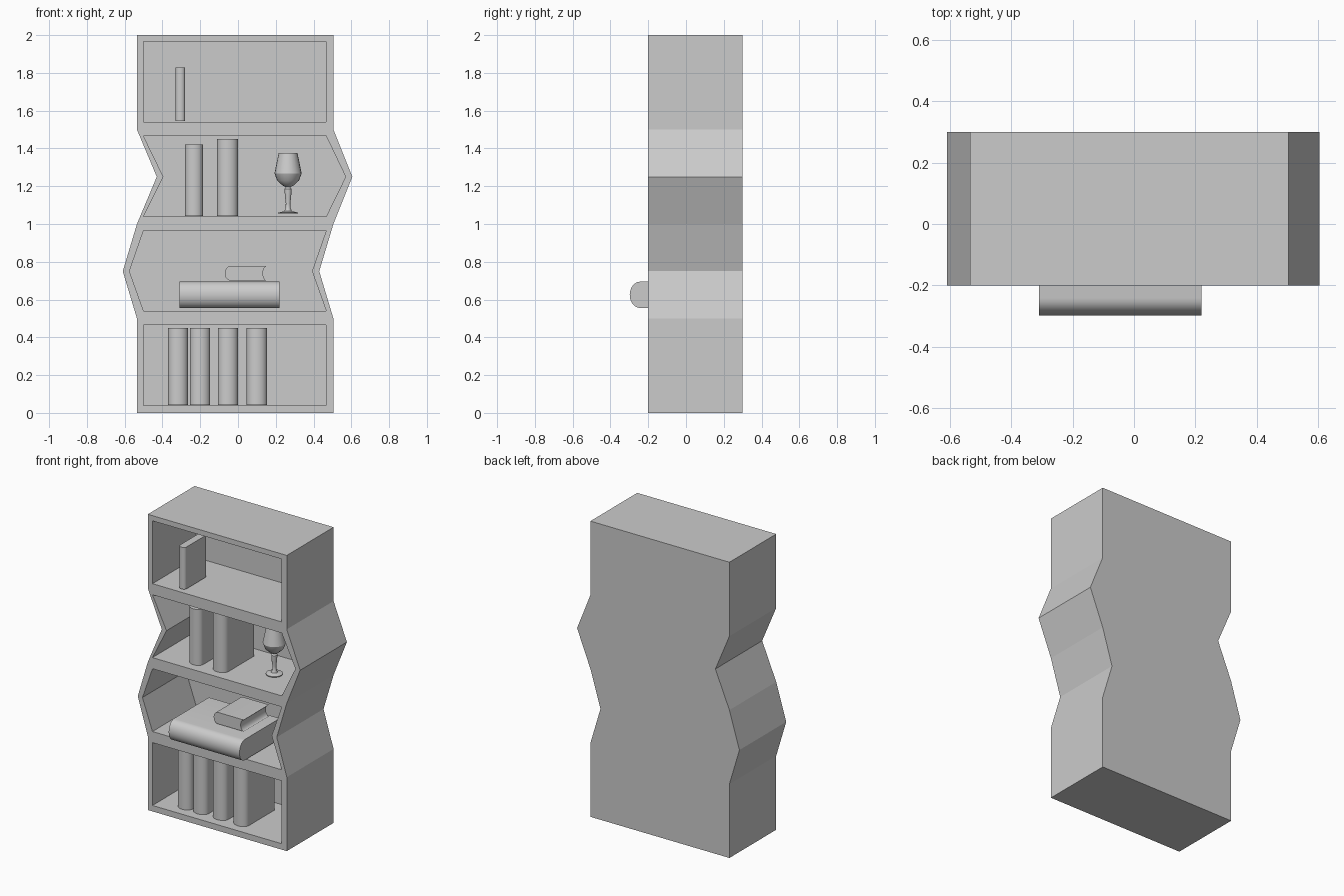
import bpy
import bmesh
from math import sin, cos, pi, radians
from mathutils import Vector

if "Cube" in bpy.data.objects:
    bpy.data.objects.remove(bpy.data.objects["Cube"], do_unlink=True)

GREY = (0.6, 0.6, 0.6, 1.0)
grey = bpy.data.materials.new("plain grey")
grey.use_nodes = True
grey.diffuse_color = GREY
grey.node_tree.nodes["Principled BSDF"].inputs["Base Color"].default_value = GREY

X, Y, Z = Vector((1, 0, 0)), Vector((0, 1, 0)), Vector((0, 0, 1))


def make_object(name, bm):
    bmesh.ops.recalc_face_normals(bm, faces=bm.faces)
    mesh = bpy.data.meshes.new(name)
    bm.to_mesh(mesh)
    bm.free()
    mesh.materials.append(grey)
    obj = bpy.data.objects.new(name, mesh)
    bpy.context.collection.objects.link(obj)
    return obj


def smooth(obj, angle=35):
    bpy.ops.object.select_all(action="DESELECT")
    obj.select_set(True)
    bpy.context.view_layer.objects.active = obj
    bpy.ops.object.shade_smooth_by_angle(angle=radians(angle))


def prism(name, profile, u, v, along, origin=Vector()):
    """Extrude a flat outline, given on axes u and v, by the vector along."""
    bm = bmesh.new()
    face = bm.faces.new([bm.verts.new(origin + u * a + v * b) for a, b in profile])
    result = bmesh.ops.extrude_face_region(bm, geom=[face])
    verts = [g for g in result["geom"] if isinstance(g, bmesh.types.BMVert)]
    bmesh.ops.translate(bm, verts=verts, vec=along)
    if not face.is_valid or len(bm.faces) < len(profile) + 2:
        bm.faces.new([bm.verts[i] for i in range(len(profile))])
    return make_object(name, bm)


# Zigzag cabinet body
FRONT, BACK, WALL = -0.2, 0.3, 0.035
right_edge = [(0.505, 0), (0.505, 0.5), (0.43, 0.75), (0.505, 1),
              (0.605, 1.25), (0.505, 1.5), (0.505, 2)]
left_edge = [(-0.535, 2), (-0.535, 1.5), (-0.43, 1.25), (-0.535, 1),
             (-0.61, 0.75), (-0.535, 0.5), (-0.535, 0)]
cabinet = prism("cabinet", right_edge + left_edge, X, Z, Y * (BACK - FRONT), Y * FRONT)

# Four compartments cut out of the front; the middle two have bent sides
bends = [None, (-0.575, 0.392), (-0.395, 0.57), None]
for i, bend in enumerate(bends):
    low, high = i * 0.5 + 0.04, i * 0.5 + 0.465
    outline = [(-0.5, low), (0.467, low), (0.467, high), (-0.5, high)]
    if bend:
        middle = i * 0.5 + 0.25
        outline.insert(2, (bend[1], middle))
        outline.append((bend[0], middle))
    cutter = prism("compartment_cutter", outline, X, Z,
                   Y * (BACK - WALL - FRONT + 0.1), Y * (FRONT - 0.1))
    cutter.hide_render = True
    cut = cabinet.modifiers.new("compartment", "BOOLEAN")
    cut.operation = "DIFFERENCE"
    cut.solver = "EXACT"
    cut.object = cutter
    bpy.context.view_layer.objects.active = cabinet
    bpy.ops.object.modifier_apply(modifier=cut.name)
    bpy.data.objects.remove(cutter, do_unlink=True)


# Books: rounded spine at one end, hollowed page edge at the other
def book(name, origin, length, thick, height, u, v, w):
    steps = 12
    spine, hollow, half = thick * 0.4, thick * 0.3, thick / 2
    profile = []
    for k in range(steps + 1):
        a = pi * k / steps
        profile.append((spine - spine * sin(a), half + half * cos(a)))
    for k in range(steps + 1):
        a = pi * k / steps
        profile.append((length - hollow * sin(a), half - half * cos(a)))
    smooth(prism(name, profile, u, v, w * height, Vector(origin)))


def standing_book(name, left, right, low, high, front=-0.145, back=0.17):
    book(name, (left, front, low), back - front, right - left, high - low, Y, X, Z)


for i, (left, right) in enumerate([(-0.37, -0.265), (-0.255, -0.147),
                                   (-0.107, 0), (0.046, 0.154)]):
    standing_book(f"bottom_shelf_book_{i + 1}", left, right, 0.042, 0.45)
standing_book("upper_shelf_short_book", -0.28, -0.185, 1.042, 1.42)
standing_book("upper_shelf_tall_book", -0.11, 0, 1.042, 1.45)
standing_book("top_shelf_thin_book", -0.33, -0.28, 1.545, 1.828, -0.17, 0.06)

book("large_lying_book", (-0.31, -0.298, 0.555), 0.43, 0.14, 0.53, Y, Z, X)
book("small_lying_book", (-0.07, -0.16, 0.7), 0.225, 0.078, 0.27, X, Z, Y)

# Wine glass: one turned profile, with a hollow bowl
glass_profile = [(0, 1.055), (0.053, 1.055), (0.053, 1.06), (0.02, 1.068),
                 (0.013, 1.085), (0.012, 1.11), (0.016, 1.14), (0.019, 1.185),
                 (0.012, 1.195), (0.03, 1.205), (0.058, 1.23), (0.072, 1.268),
                 (0.05, 1.375), (0.046, 1.375), (0.066, 1.268), (0.05, 1.23),
                 (0, 1.21)]
bm = bmesh.new()
points = [bm.verts.new((0.265 + r, 0.01, z)) for r, z in glass_profile]
edges = [bm.edges.new(pair) for pair in zip(points, points[1:])]
bmesh.ops.spin(bm, geom=points + edges, cent=(0.265, 0.01, 0), axis=Z,
               angle=2 * pi, steps=20)
bmesh.ops.remove_doubles(bm, verts=bm.verts, dist=0.0005)
smooth(make_object("wine_glass", bm), 30)
